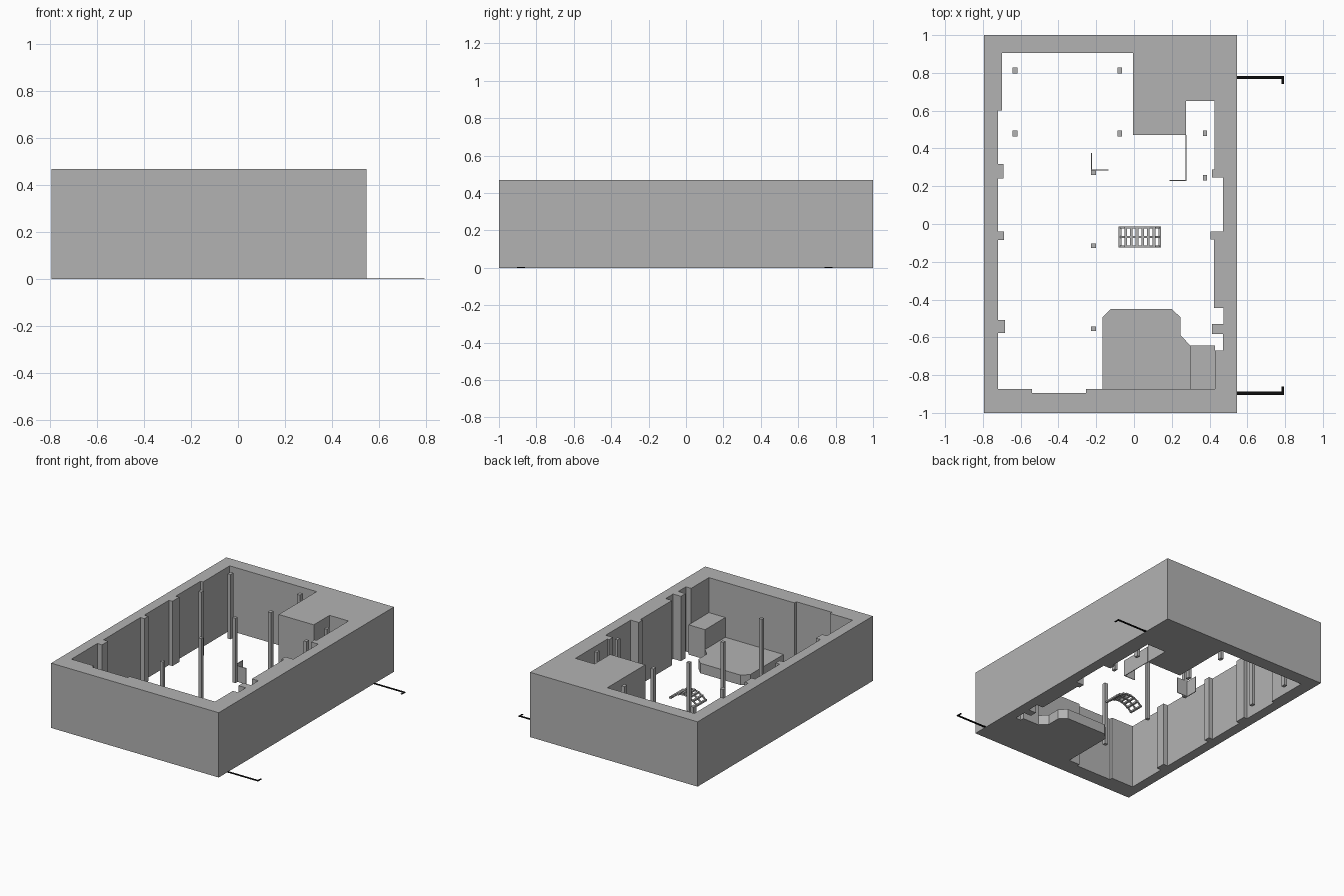
import bpy, bmesh, math
from mathutils import Matrix, Vector

if "Cube" in bpy.data.objects:
    bpy.data.objects.remove(bpy.data.objects["Cube"])

H = 0.468  # full wall height


def material(name, v):
    m = bpy.data.materials.new(name)
    m.diffuse_color = (v, v, v, 1)
    m.use_nodes = True
    m.node_tree.nodes["Principled BSDF"].inputs["Base Color"].default_value = m.diffuse_color
    return m


GREY = material("plain_grey", 0.45)
BLACK = material("marking_black", 0.004)


def finish(name, bm, mat=GREY):
    bmesh.ops.recalc_face_normals(bm, faces=bm.faces)
    me = bpy.data.meshes.new(name)
    bm.to_mesh(me)
    bm.free()
    me.materials.append(mat)
    ob = bpy.data.objects.new(name, me)
    bpy.context.collection.objects.link(ob)
    return ob


def add_box(bm, x0, x1, y0, y1, z0, z1, rot=None):
    """Axis box; rot turns it around its own centre about y."""
    c = Vector(((x0 + x1) / 2, (y0 + y1) / 2, (z0 + z1) / 2))
    m = Matrix.Translation(c)
    if rot is not None:
        m = m @ Matrix.Rotation(rot, 4, 'Y')
    m = m @ Matrix.Diagonal((x1 - x0, y1 - y0, z1 - z0, 1))
    bmesh.ops.create_cube(bm, size=1, matrix=m)


def box(name, *dims, mat=GREY):
    bm = bmesh.new()
    add_box(bm, *dims)
    return finish(name, bm, mat)


def extruded(name, loops, height):
    """Fill outlines (later loops are holes) and raise them from the ground."""
    bm = bmesh.new()
    edges = []
    for pts in loops:
        vs = [bm.verts.new((x, y, 0)) for x, y in pts]
        edges += [bm.edges.new((a, b)) for a, b in zip(vs, vs[1:] + vs[:1])]
    bmesh.ops.triangle_fill(bm, edges=edges, use_beauty=True, use_dissolve=False)
    ext = bmesh.ops.extrude_face_region(bm, geom=bm.faces[:])
    top = [g for g in ext["geom"] if isinstance(g, bmesh.types.BMVert)]
    bmesh.ops.translate(bm, verts=top, vec=(0, 0, height))
    return finish(name, bm)


# Thick outer walls with the irregular room cut through them
outer = [(-0.793, -1), (0.546, -1), (0.546, 1), (-0.793, 1)]
room = [(-0.70, 0.905), (-0.005, 0.905), (-0.005, 0.472), (0.275, 0.472),
        (0.275, 0.652), (0.427, 0.652), (0.427, 0.245), (0.47, 0.245),
        (0.47, -0.04), (0.423, -0.04), (0.423, -0.445), (0.474, -0.445),
        (0.474, -0.53), (0.47, -0.53), (0.47, -0.67), (0.428, -0.67),
        (0.428, -0.873), (-0.255, -0.873), (-0.255, -0.895), (-0.54, -0.895),
        (-0.54, -0.873), (-0.72, -0.873), (-0.72, 0.60), (-0.70, 0.60)]
extruded("outer_walls", [outer, room], H)

# Pilasters on the side walls
for i, (x0, x1, y0, y1) in enumerate([
        (-0.72, -0.692, 0.24, 0.318), (-0.72, -0.688, -0.085, -0.04),
        (-0.72, -0.683, -0.577, -0.507), (0.412, 0.427, 0.245, 0.288),
        (0.406, 0.423, -0.083, -0.04), (0.412, 0.47, -0.582, -0.53)]):
    box(f"pilaster_{i}", x0, x1, y0, y1, 0, H)

# Free standing columns
for i, (x, y, w, d) in enumerate([
        (-0.63, 0.813, 0.024, 0.032), (-0.075, 0.813, 0.024, 0.032),
        (-0.63, 0.48, 0.024, 0.032), (-0.075, 0.48, 0.024, 0.032),
        (0.375, 0.48, 0.022, 0.03), (0.375, 0.245, 0.022, 0.03),
        (-0.215, 0.272, 0.026, 0.024), (-0.215, -0.115, 0.026, 0.024),
        (-0.215, -0.555, 0.026, 0.024)]):
    box(f"column_{i}", x - w / 2, x + w / 2, y - d / 2, y + d / 2, 0, H)

# Low platform with clipped corners, and the taller block beside it
extruded("platform", [[(-0.168, -0.873), (0.297, -0.873), (0.297, -0.642),
                       (0.247, -0.59), (0.247, -0.495), (0.20, -0.45),
                       (-0.122, -0.45), (-0.168, -0.495)]], 0.072)
box("platform_block", 0.297, 0.428, -0.873, -0.642, 0, 0.215)

# Thin L-shaped partitions
T = 0.005
box("left_screen_long", -0.227, -0.227 + T, 0.284, 0.376, 0, 0.116)
box("left_screen_short", -0.227, -0.136, 0.284, 0.284 + T, 0, 0.116)
box("right_screen_long", 0.277 - T, 0.277, 0.228, 0.472, 0, 0.118)
box("right_screen_short", 0.188, 0.277, 0.228, 0.228 + T, 0, 0.118)

# Arched lattice in the middle of the room
bm = bmesh.new()
N, X0, X1, RISE = 8, -0.074, 0.136, 0.05


def arch(t):
    return Vector((X0 + (X1 - X0) * t, 0, 0.006 + RISE * (1 - (2 * t - 1) ** 2)))


for i in range(N):  # cross slats
    p = arch(i / (N - 1))
    add_box(bm, p.x - 0.007, p.x + 0.007, -0.125, -0.013, p.z - 0.006, p.z + 0.006)
for i in range(N - 1):  # three rails following the arc
    a, b = arch(i / (N - 1)), arch((i + 1) / (N - 1))
    c, half = (a + b) / 2, (b - a).length / 2
    tilt = -math.atan2(b.z - a.z, b.x - a.x)
    for y in (-0.12, -0.069, -0.018):
        add_box(bm, c.x - half, c.x + half, y - 0.005, y + 0.005,
                c.z - 0.004, c.z + 0.004, tilt)
finish("arched_lattice", bm)

# Flat black marker lines on the ground with hooked ends
for side, y, s in (("back", 0.775, -1), ("front", -0.896, 1)):
    box(f"{side}_marker_line", 0.546, 0.793, y - 0.008, y + 0.008, 0, 0.003, mat=BLACK)
    ya, yb = sorted((y + s * 0.008, y + s * 0.035))
    box(f"{side}_marker_hook", 0.781, 0.793, ya, yb, 0, 0.003, mat=BLACK)
